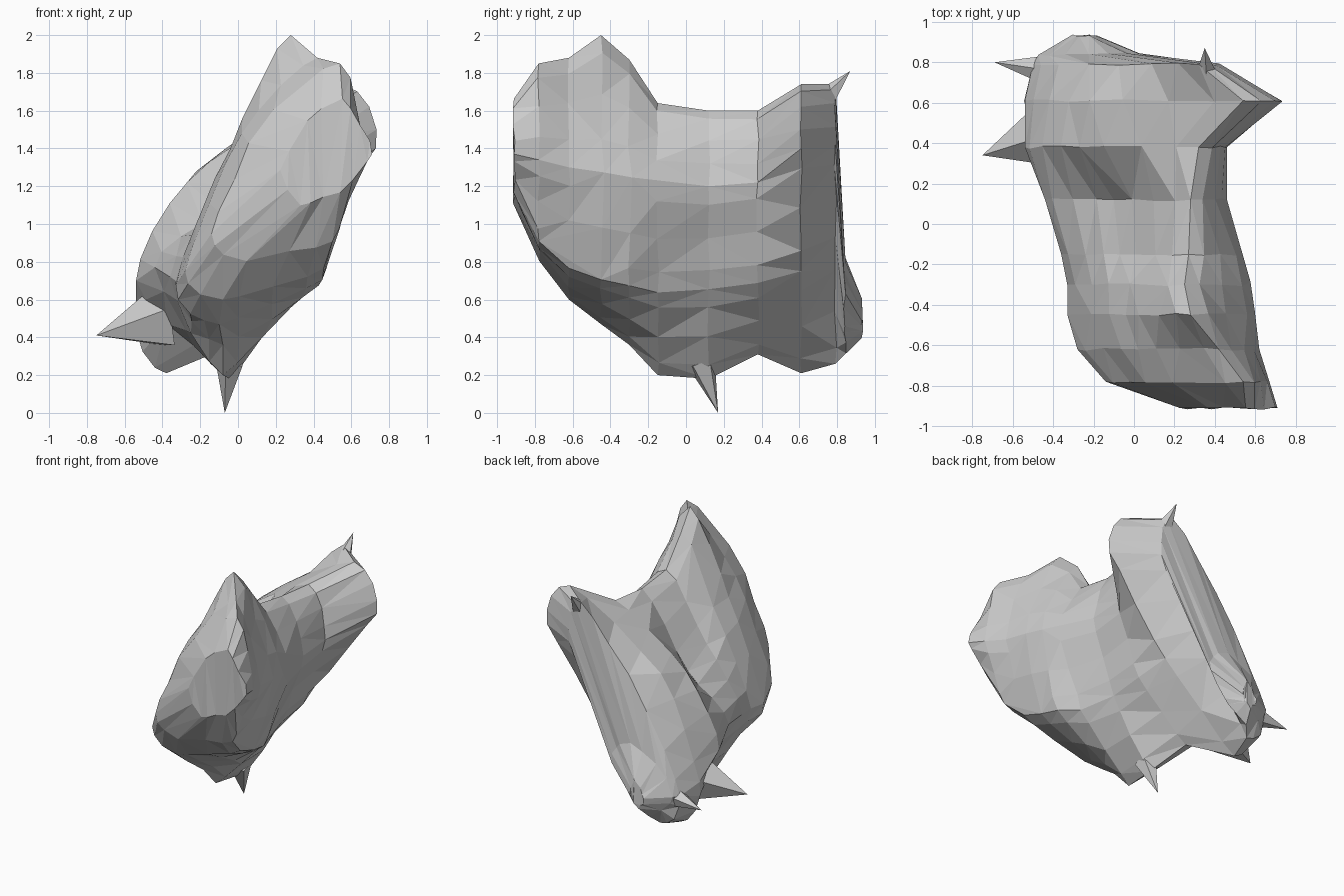
import bpy, bmesh, random
from mathutils import Vector

if "Cube" in bpy.data.objects:
    bpy.data.objects.remove(bpy.data.objects["Cube"])

random.seed(4)

grey = bpy.data.materials.new("stone grey")
grey.diffuse_color = (0.6, 0.6, 0.6, 1)
grey.use_nodes = True
grey.node_tree.nodes["Principled BSDF"].inputs["Base Color"].default_value = grey.diffuse_color

# Body stations: y, then x,z of the top, right, bottom, left and upper-left points,
# then how far the ledge on the lower right side stands out
STATIONS = [
    (-0.91, 0.56, 1.66, 0.71, 1.37, 0.34, 1.10, 0.22, 1.28, 0.37, 1.55, 0.06),
    (-0.78, 0.54, 1.85, 0.67, 1.34, 0.04, 0.81, -0.14, 0.95, 0.14, 1.55, 0.22),
    (-0.62, 0.42, 1.88, 0.62, 1.30, -0.08, 0.60, -0.28, 0.75, 0.02, 1.48, 0.26),
    (-0.45, 0.28, 2.00, 0.60, 1.28, -0.10, 0.47, -0.33, 0.68, -0.04, 1.40, 0.26),
    (-0.30, 0.25, 1.87, 0.58, 1.25, -0.08, 0.36, -0.33, 0.70, -0.05, 1.33, 0.22),
    (-0.15, 0.27, 1.64, 0.54, 1.22, -0.08, 0.20, -0.36, 0.72, -0.07, 1.17, 0.14),
    (0.12, 0.28, 1.60, 0.46, 1.20, -0.04, 0.18, -0.44, 0.77, -0.10, 1.08, 0.08),
    (0.38, 0.32, 1.60, 0.46, 1.22, -0.14, 0.31, -0.54, 0.70, -0.27, 1.22, 0.14),
    (0.61, 0.54, 1.74, 0.73, 1.40, -0.38, 0.21, -0.54, 0.55, -0.22, 1.28, 0.08),
    (0.79, 0.32, 1.74, 0.42, 1.42, -0.34, 0.26, -0.50, 0.50, -0.18, 1.14, 0.02),
    (0.84, -0.08, 0.82, 0.04, 0.66, -0.30, 0.31, -0.47, 0.50, -0.34, 0.72, 0.04),
    (0.93, -0.22, 0.60, -0.18, 0.48, -0.25, 0.40, -0.30, 0.45, -0.28, 0.53, 0.01),
]
STEPS = 4
TENSION = (0.36, 0.12, 0.12, 0.36, 0.36, 0.36)  # straighter around the ledge


def section(row):
    """Closed rounded outline through the points of a station."""
    pts = [Vector((row[i], row[0], row[i + 1])) for i in range(1, 11, 2)]
    right, bottom = pts[1], pts[2]
    along = (right - bottom).normalized()
    pts.insert(2, (right + bottom) / 2 + Vector((along.z, 0, -along.x)) * row[11])
    n, out = len(pts), []
    for i in range(n):
        p0, p1, p2, p3 = (pts[(i + k) % n] for k in (-1, 0, 1, 2))
        m1, m2 = (p2 - p0) * TENSION[i], (p3 - p1) * TENSION[i]
        for s in range(STEPS):
            t = s / STEPS
            out.append(p1 * (2*t**3 - 3*t**2 + 1) + m1 * (t**3 - 2*t**2 + t)
                       + p2 * (3*t**2 - 2*t**3) + m2 * (t**3 - t**2))
    return out


def finish(bm, name):
    bmesh.ops.recalc_face_normals(bm, faces=bm.faces)
    mesh = bpy.data.meshes.new(name)
    bm.to_mesh(mesh)
    bm.free()
    mesh.materials.append(grey)
    obj = bpy.data.objects.new(name, mesh)
    bpy.context.collection.objects.link(obj)
    return obj


# Two-lobed body with a saddle between the lobes
bm = bmesh.new()
rings = []
for row in STATIONS:
    ring = []
    for i, p in enumerate(section(row)):
        if i % STEPS:  # slight chipped irregularity between the main points
            p = p + Vector([random.uniform(-0.008, 0.008) for _ in range(3)])
        ring.append(bm.verts.new(p))
    rings.append(ring)
for a, b in zip(rings, rings[1:]):
    for i in range(len(a)):
        j = (i + 1) % len(a)
        bm.faces.new((a[i], a[j], b[j], b[i]))
bm.faces.new(rings[0])
bm.faces.new(rings[-1])
bmesh.ops.triangulate(bm, faces=bm.faces)
body = finish(bm, "body")
dec = body.modifiers.new("facets", "DECIMATE")
dec.ratio = 0.85


def spike(name, base, tip, radius, sides=5):
    """Pointed outgrowth rooted inside the body."""
    base, tip = Vector(base), Vector(tip)
    turn = (tip - base).to_track_quat("Z", "Y")
    bm = bmesh.new()
    bmesh.ops.create_cone(bm, cap_ends=True, segments=sides, radius1=radius,
                          radius2=0, depth=(tip - base).length)
    bmesh.ops.remove_doubles(bm, verts=bm.verts, dist=1e-5)
    for v in bm.verts:
        v.co = turn @ v.co + (base + tip) / 2
    finish(bm, name)


# Spikes
spike("left_spike", (-0.40, 0.45, 0.50), (-0.75, 0.34, 0.41), 0.18)
spike("back_left_spike", (-0.42, 0.76, 0.48), (-0.69, 0.80, 0.45), 0.08)
spike("top_spike", (0.36, 0.70, 1.62), (0.35, 0.87, 1.81), 0.08)
spike("bottom_spike", (-0.04, 0.08, 0.27), (-0.07, 0.17, 0.0), 0.08)
